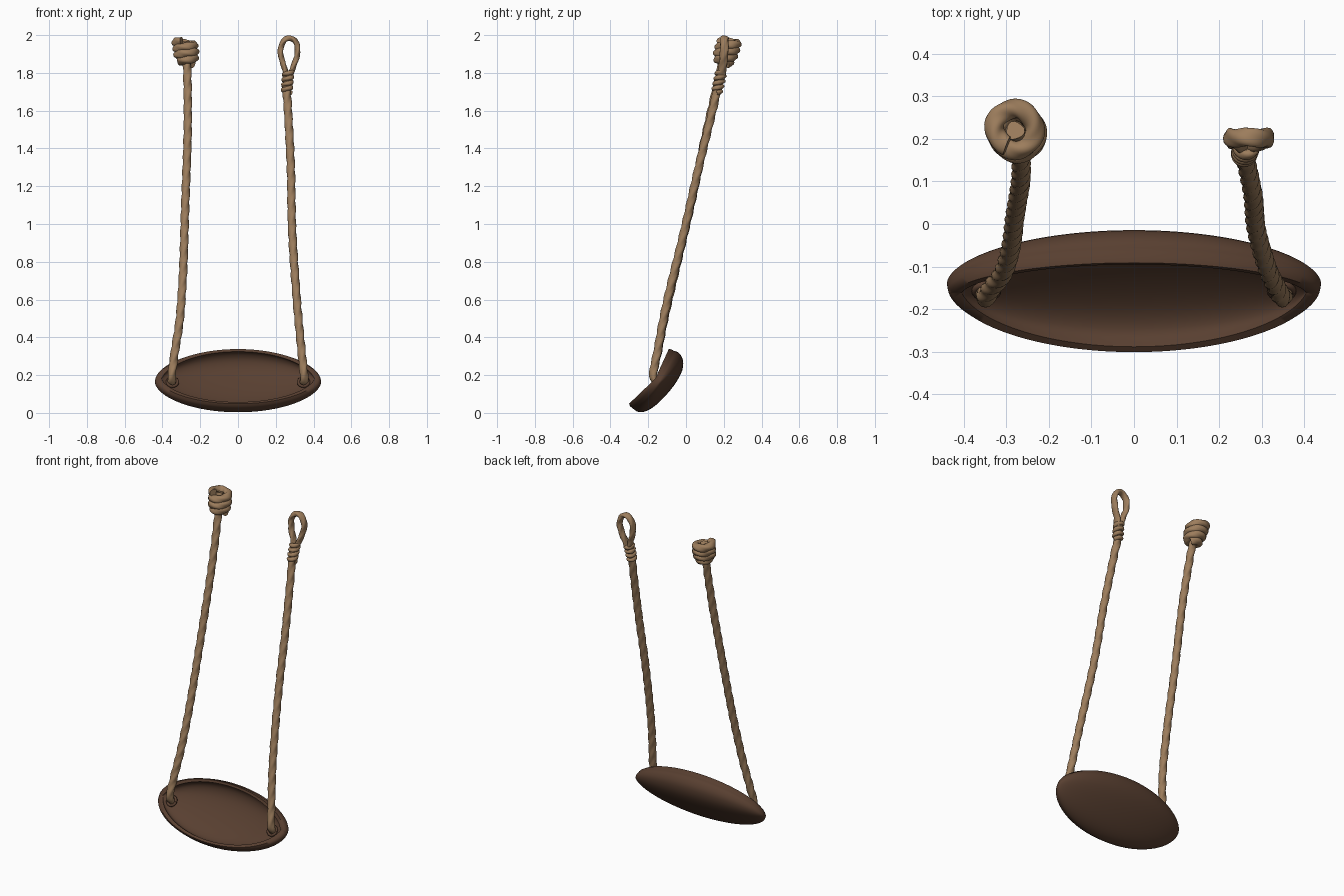
import bpy, bmesh, math
from mathutils import Vector

if "Cube" in bpy.data.objects:
    bpy.data.objects.remove(bpy.data.objects["Cube"])

def material(name, rgb):
    m = bpy.data.materials.new(name)
    m.diffuse_color = (*rgb, 1)
    m.use_nodes = True
    m.node_tree.nodes["Principled BSDF"].inputs["Base Color"].default_value = m.diffuse_color
    return m

ROPE = material("tan rope", (0.335, 0.205, 0.108))
LEATHER = material("dark brown leather", (0.098, 0.050, 0.030))

def spline(pts, n):
    """Catmull-Rom resampling of a short list of points."""
    p = [Vector(q) for q in pts]
    p = [2 * p[0] - p[1]] + p + [2 * p[-1] - p[-2]]
    out = []
    for i in range(n):
        f = i / (n - 1) * (len(p) - 3)
        k = min(int(f), len(p) - 4)
        t = f - k
        a, b, c, d = p[k:k + 4]
        out.append(0.5 * (2 * b + (c - a) * t + (2 * a - 5 * b + 4 * c - d) * t * t
                          + (3 * b - a - 3 * c + d) * t ** 3))
    return out

def finish(name, bm, mat, angle=70):
    bmesh.ops.remove_doubles(bm, verts=bm.verts, dist=1e-4)
    bmesh.ops.recalc_face_normals(bm, faces=bm.faces)
    me = bpy.data.meshes.new(name)
    bm.to_mesh(me)
    bm.free()
    me.materials.append(mat)
    ob = bpy.data.objects.new(name, me)
    bpy.context.collection.objects.link(ob)
    bpy.ops.object.select_all(action='DESELECT')
    ob.select_set(True)
    bpy.context.view_layer.objects.active = ob
    bpy.ops.object.shade_smooth_by_angle(angle=math.radians(angle))
    return ob

def rope(name, path, r, pitch=0.25, lobe=0.09, mat=ROPE, deep=1.0, sides=18):
    """Twisted three-strand tube swept along a path."""
    bm = bmesh.new()
    rings, s = [], 0.0
    tan = (path[1] - path[0]).normalized()
    u = tan.orthogonal().normalized()
    for i, p in enumerate(path):
        tan = (path[min(i + 1, len(path) - 1)] - path[max(i - 1, 0)]).normalized()
        u = (u - tan * u.dot(tan)).normalized()
        v = tan.cross(u)
        if i:
            s += (p - path[i - 1]).length
        ring = []
        for j in range(sides):
            a = 2 * math.pi * j / sides
            rr = r * (1 + lobe * math.cos(3 * (a - 2 * math.pi * s / pitch)))
            o = (u * math.cos(a) + v * math.sin(a)) * rr
            o.y *= deep
            ring.append(bm.verts.new(p + o))
        rings.append(ring)
    for a, b in zip(rings, rings[1:]):
        for j in range(sides):
            k = (j + 1) % sides
            bm.faces.new((a[j], a[k], b[k], b[j]))
    bm.faces.new(rings[0][::-1])
    bm.faces.new(rings[-1])
    return finish(name, bm, mat)

def coil(base, top, r0, r1, turns, n, phase=0.0):
    """Helix whose axis runs from base to top."""
    base, top = Vector(base), Vector(top)
    pts = []
    for i in range(n):
        t = i / (n - 1)
        a = phase + 2 * math.pi * turns * t
        r = r0 + (r1 - r0) * min(1, t * 2.5)
        pts.append(base.lerp(top, t) + Vector((r * math.cos(a), r * math.sin(a), 0)))
    return pts

# pouch: curved section scaled along x, with an inner wall and rounded lip
C = Vector((0, -0.14, 0.165))
FRONT = Vector((0, -0.816, 0.578))
section = spline([(0, -0.285, 0.026), (0, -0.25, 0.004), (0, -0.205, 0.012), (0, -0.155, 0.045),
                  (0, -0.1, 0.1), (0, -0.05, 0.165), (0, -0.02, 0.225), (0, -0.016, 0.28),
                  (0, -0.038, 0.318), (0, -0.065, 0.329)], 28)
bm = bmesh.new()
rings = []
STEPS = 64
for i in range(STEPS + 1):
    t = math.pi * (i / STEPS - 0.5)
    w = max(0.0, math.cos(t)) ** 1.1
    x = math.sin(t)

    def place(q, shrink, off, half):
        p = C + (q - C) * max(0.0, w - shrink) + FRONT * off
        return bm.verts.new((half * x, p.y, p.z))
    ring = [place(q, 0, 0, 0.44) for q in section]
    ring += [place(section[-1], 0.005, 0.014, 0.438), place(section[-1], 0.045, 0.028, 0.428)]
    ring += [place(q, 0.12, 0.026, 0.41) for q in reversed(section)]
    ring += [place(section[0], 0.045, 0.028, 0.428), place(section[0], 0.005, 0.014, 0.438)]
    rings.append(ring)
for a, b in zip(rings, rings[1:]):
    for j in range(len(a)):
        k = (j + 1) % len(a)
        bm.faces.new((a[j], a[k], b[k], b[j]))
finish("pouch", bm, LEATHER, 60)

# eyelets where the ropes enter the pouch
for side, label in ((-1, "left"), (1, "right")):
    e1 = Vector((1, 0, 0))
    e2 = FRONT.cross(e1)
    c = Vector((side * 0.347, -0.158, 0.163))
    loop = [c + (e1 * math.cos(a) + e2 * math.sin(a)) * 0.027
            for a in (2 * math.pi * i / 32 for i in range(33))]
    rope(label + "_eyelet", loop, 0.008, lobe=0, mat=LEATHER, sides=10)

# long ropes
rope("left_rope", spline([(-0.35, -0.14, 0.15), (-0.35, -0.173, 0.2), (-0.335, -0.15, 0.32),
                          (-0.308, -0.115, 0.5), (-0.29, -0.055, 0.76), (-0.28, 0.02, 1.08),
                          (-0.267, 0.1, 1.45), (-0.266, 0.148, 1.66), (-0.27, 0.19, 1.84),
                          (-0.28, 0.22, 1.965)], 200), 0.0215)
rope("right_rope", spline([(0.35, -0.14, 0.15), (0.35, -0.173, 0.2), (0.336, -0.15, 0.33),
                           (0.312, -0.1, 0.59), (0.287, -0.01, 0.96), (0.28, 0.065, 1.29),
                           (0.265, 0.14, 1.6), (0.258, 0.163, 1.7), (0.262, 0.185, 1.8)], 190), 0.0215)

# stopper knot: stacked wraps around the left rope end
rope("stopper_knot", coil((-0.266, 0.2, 1.85), (-0.283, 0.228, 1.968), 0.028, 0.046, 3.6, 170, 0.6),
     0.023, pitch=0.2)

# finger loop at the top of the right rope
rope("finger_loop", spline([(0.262, 0.18, 1.76), (0.248, 0.192, 1.82), (0.228, 0.2, 1.885),
                            (0.227, 0.203, 1.935), (0.245, 0.203, 1.972), (0.272, 0.203, 1.984),
                            (0.299, 0.203, 1.972), (0.315, 0.203, 1.935), (0.311, 0.2, 1.885),
                            (0.288, 0.192, 1.82), (0.268, 0.18, 1.76)], 100),
     0.0145, pitch=0.22, deep=1.5)

# binding wrapped below the finger loop
rope("loop_binding", coil((0.258, 0.163, 1.695), (0.266, 0.186, 1.805), 0.019, 0.021, 4, 120),
     0.0125, pitch=0.15, sides=12)
